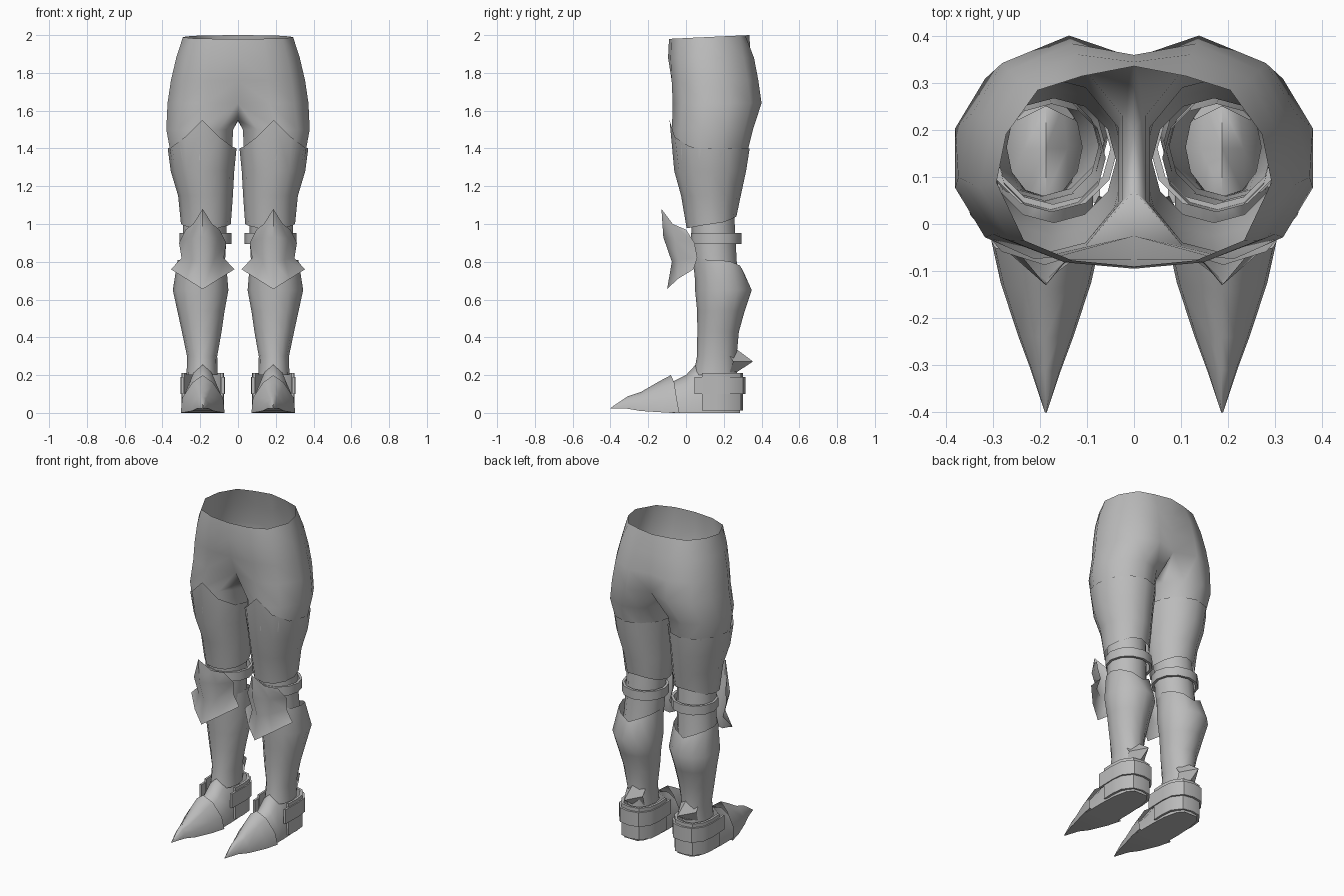
import bpy, bmesh
from math import sin, cos, radians

if "Cube" in bpy.data.objects:
    bpy.data.objects.remove(bpy.data.objects["Cube"])

steel = bpy.data.materials.new("plain grey")
steel.use_nodes = True
GREY = (0.5, 0.5, 0.5, 1)
steel.diffuse_color = GREY
steel.node_tree.nodes["Principled BSDF"].inputs["Base Color"].default_value = GREY

LEG = 0.187   # sideways offset of each foot


def build(name, patches, smooth=40):
    """Skin rows of points, weld the patches, and mirror them to the other leg."""
    bm = bmesh.new()
    for rows, closed in patches:
        grid = [[bm.verts.new(p) for p in row] for row in rows]
        n = len(rows[0])
        for a, b in zip(grid, grid[1:]):
            for i in range(n if closed else n - 1):
                j = (i + 1) % n
                bm.faces.new((a[i], a[j], b[j], b[i]))
    bmesh.ops.remove_doubles(bm, verts=bm.verts, dist=0.0005)
    bmesh.ops.recalc_face_normals(bm, faces=bm.faces)
    mesh = bpy.data.meshes.new(name)
    bm.to_mesh(mesh)
    bm.free()
    mesh.materials.append(steel)
    mesh.shade_smooth()
    mesh.set_sharp_from_angle(angle=radians(smooth))
    obj = bpy.data.objects.new(name, mesh)
    bpy.context.collection.objects.link(obj)
    mod = obj.modifiers.new("other side", "MIRROR")
    mod.use_clip = True


def ring(z, cx, cy, rx, ry, lift=(), n=12):
    """Oval of points starting at the front; lift raises points near the front."""
    pts = []
    for i in range(n):
        a = radians(360 * i / n - 90)
        k = min(i, n - i)
        dz = lift[k] if k < len(lift) else 0
        pts.append((cx + rx * cos(a), cy + ry * sin(a), z + dz))
    return pts


def tube(name, rings):
    build(name, [([ring(*r) for r in rings], True)], 50)


def mirror_row(half):
    """Extend a half row (centre first) to both sides of the leg."""
    full = [(-x, y, z) for x, y, z in half[:0:-1]] + list(half)
    return [(x + LEG, y, z) for x, y, z in full]


# Hips: half outlines from front centre round to back centre, scaled per height
WAIST = [(0, 0), (.45, .03), (.8, .13), (1, .42), (.93, .66), (.7, .88), (.38, .95), (0, 1)]
SEAT = [(0, 0), (.45, .03), (.8, .13), (1, .38), (.92, .66), (.75, .88), (.37, 1), (0, .965)]


def hip(outline, z, rx, front, back, tilt=0, dent=0):
    row = [(u * rx, front + v * (back - front), z + tilt * v) for u, v in outline]
    row[0] = (0, row[0][1] + dent, row[0][2])
    row[-1] = (0, row[-1][1] - dent * .5, row[-1][2])
    return row


def thigh(z, cx, cy, rx, ry):
    angles = [-120 + i * 240 / 7 for i in range(8)] + [155, 205]
    return [(cx + rx * cos(radians(a)), cy + ry * sin(radians(a)), z) for a in angles]


hips = [hip(WAIST, 1.98, .292, -.09, .335, .02), hip(SEAT, 1.88, .327, -.095, .36),
        hip(SEAT, 1.76, .355, -.09, .383, 0, .015), hip(SEAT, 1.64, .373, -.085, .4, 0, .06)]
crotch = hips[-1] + [(0, .2, 1.545), (0, .07, 1.55)]
build("hips", [(hips, False),
               ([crotch, thigh(1.5, .198, .14, .19, .215), thigh(1.34, .188, .125, .17, .19)], True)],
      smooth=70)

# Thigh plates, peaked at the front
tube("thigh_plate", [(1.4, .19, .125, .182, .212, (.15, .06, .01)),
                     (1.28, .188, .128, .168, .19),
                     (1.15, .172, .132, .145, .158),
                     (1.0, .17, .135, .132, .132, (-.02, -.02, -.01, 0, .01, .03, .04))])

# Inner knee sleeves
tube("knee_sleeve", [(1.06, .175, .14, .115, .115), (.9, .178, .148, .115, .115),
                     (.78, .185, .155, .115, .115), (.68, .19, .165, .115, .115)])

# Flat straps around the knee, with a square section
SECTION = [(.952, .138), (.895, .138), (.895, .122), (.952, .122), (.952, .138)]
build("knee_strap", [([ring(z, .172, .16, r, r - .004) for z, r in SECTION], True)])

# Shin and calf plates
tube("shin_plate", [(.81, .192, .175, .128, .128, (.01, .01, 0, 0, -.01, -.03, -.06)),
                    (.65, .198, .198, .147, .15), (.54, .196, .185, .125, .126),
                    (.43, .192, .17, .105, .11), (.3, .19, .163, .08, .105),
                    (.2, .19, .155, .082, .115)])

# Knee guards: peaked top, flared wings below
guard = [[(0, -.13, 1.08), (.05, -.07, 1.0), (.09, .0, .97)],
         [(0, -.12, .93), (.08, -.06, .92), (.125, .045, .9)],
         [(0, -.075, .8), (.06, -.04, .81), (.112, .06, .82)],
         [(0, -.1, .655), (.085, -.045, .708), (.168, .04, .76)]]
build("knee_guard", [([mirror_row(r) for r in guard], False)], 75)

# Heel spurs
spur = [[(0, .25, .35), (.06, .22, .32)], [(0, .355, .272), (.06, .25, .272)],
        [(0, .26, .21), (.06, .23, .21)]]
build("heel_spur", [([mirror_row(r) for r in spur], False)])


# Shoes: arched sections along the foot
def arch(y, w, h, base=0, rake=0):
    half = [(0, y - rake, base + h), (w * .48, y - rake * .4, base + h * .8),
            (w * .93, y, base + h * .4), (w, y + rake * .5, base), (0, y + rake * .5, base)]
    return mirror_row(half)


build("shoe", [([arch(.285, .045, .1), arch(.25, .075, .18), arch(.16, .095, .24),
                 arch(.06, .1, .265), arch(0, .1, .2), arch(-.09, .1, .155)], False)], 80)
build("toe_cap", [([arch(-.05, .116, .2, 0, .03), arch(-.13, .096, .165, .003, .01),
                    arch(-.24, .058, .1, .01), arch(-.31, .032, .065, .022),
                    arch(-.4, .002, .004, .022)], False)], 80)


# Heel bands: U shapes with a square section, open towards the toe
def heel_band(name, z0, z1, front, back, w, thick=.014):
    def u_row(z, t):
        x, y = w - t, back - t
        return mirror_row([(0, y, z), (x * .55, y - .012, z), (x * .93, y - .07, z),
                           (x, y - .14, z), (x * .97, front, z)])
    rows = [u_row(z1, 0), u_row(z0, 0), u_row(z0, thick), u_row(z1, thick), u_row(z1, 0)]
    ends = [[r[k] for r in rows[:2]] for k in (0, -1)]
    inner = [[rows[3][k], rows[2][k]] for k in (0, -1)]
    caps = [([a, b], False) for a, b in zip(ends, inner)]
    build(name, [(rows, False)] + caps)


heel_band("heel_cup", .012, .212, .085, .302, .112)
heel_band("heel_strap", .1, .19, .045, .315, .118)
